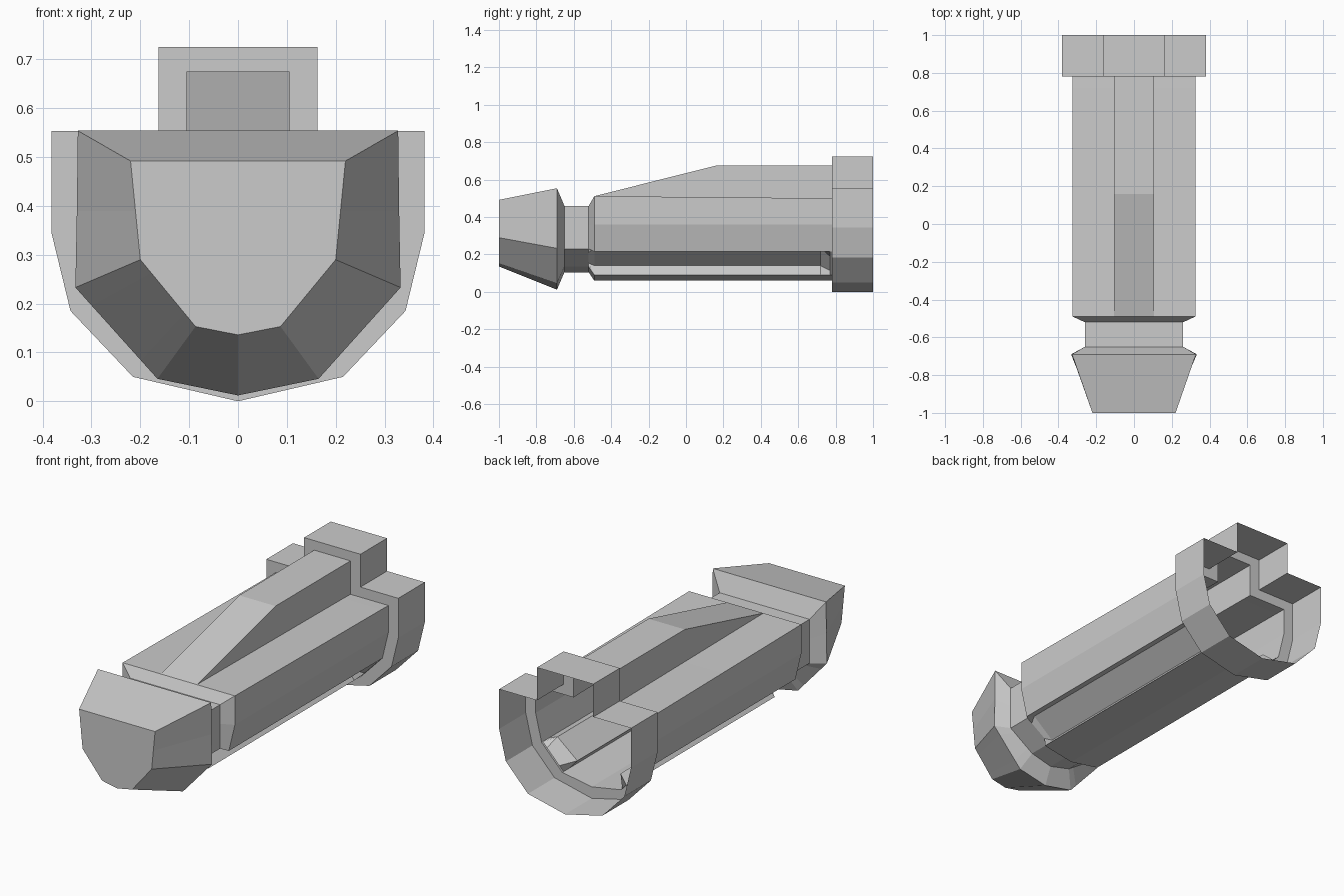
import bpy, bmesh
from mathutils import Vector

if "Cube" in bpy.data.objects:
    bpy.data.objects.remove(bpy.data.objects["Cube"])

GROOVE = ((0.125, 0.14), (0.24, 0.235))   # floor of the two lower grooves


def section(y, keel, low, lip, side, top, ridge_x, ridge_z, floor=None):
    """Closed cross-section at depth y, mirrored from its right half."""
    a, b = Vector(low), Vector(lip)
    f1, f2 = floor or (a.lerp(b, 0.2), a.lerp(b, 0.8))
    half = [(0, keel), low, f1, f2, lip, side, top,
            (ridge_x, top[1]), (ridge_x, ridge_z), (0, ridge_z)]
    full = half + [(-p[0], p[1]) for p in reversed(half[1:-1])]
    return [Vector((p[0], y, p[1])) for p in full]


def loft(name, sections, cap_front=False):
    """Skin a list of cross-sections; the back end stays open."""
    bm = bmesh.new()
    rings = [[bm.verts.new(p) for p in s] for s in sections]
    n = len(rings[0])
    for r, q in zip(rings, rings[1:]):
        for i in range(n):
            j = (i + 1) % n
            bm.faces.new((r[i], r[j], q[j], q[i]))
    if cap_front:
        bm.faces.new(rings[0])
    bmesh.ops.remove_doubles(bm, verts=bm.verts, dist=0.0005)
    bmesh.ops.recalc_face_normals(bm, faces=bm.faces)
    mesh = bpy.data.meshes.new(name)
    bm.to_mesh(mesh)
    bm.free()
    obj = bpy.data.objects.new(name, mesh)
    bpy.context.collection.objects.link(obj)
    return obj


def neck(y):
    return section(y, 0.105, (0.12, 0.135), (0.26, 0.23), (0.26, 0.36),
                   (0.26, 0.46), 0.105, 0.46)


def body(y, top_z, ridge_z, floor=GROOVE):
    return section(y, 0.06, (0.17, 0.09), (0.29, 0.215), (0.325, 0.36),
                   (0.325, top_z), 0.105, ridge_z, floor)


def flange(y):
    return section(y, 0.0, (0.215, 0.05), (0.343, 0.185), (0.382, 0.345),
                   (0.382, 0.553), 0.163, 0.725)


# Tapered nose with a short step down to the neck
loft("nose", [
    section(-1.0, 0.136, (0.087, 0.153), (0.2, 0.29), (0.21, 0.39),
            (0.22, 0.492), 0.105, 0.492),
    section(-0.69, 0.012, (0.165, 0.046), (0.333, 0.233), (0.33, 0.39),
            (0.328, 0.554), 0.105, 0.554),
    neck(-0.65)], cap_front=True)

# Neck, grooved body with ramped top ridge
loft("body", [
    neck(-0.65), neck(-0.52),
    body(-0.49, 0.512, 0.512),
    body(0.16, 0.506, 0.675),
    body(0.72, 0.501, 0.675),
    body(0.77, 0.5, 0.675, None),
    body(0.78, 0.5, 0.675, None)])

# Open rear flange with a raised block, stepping out from the body
loft("flange", [body(0.78, 0.5, 0.675, None), flange(0.78), flange(1.0)])
